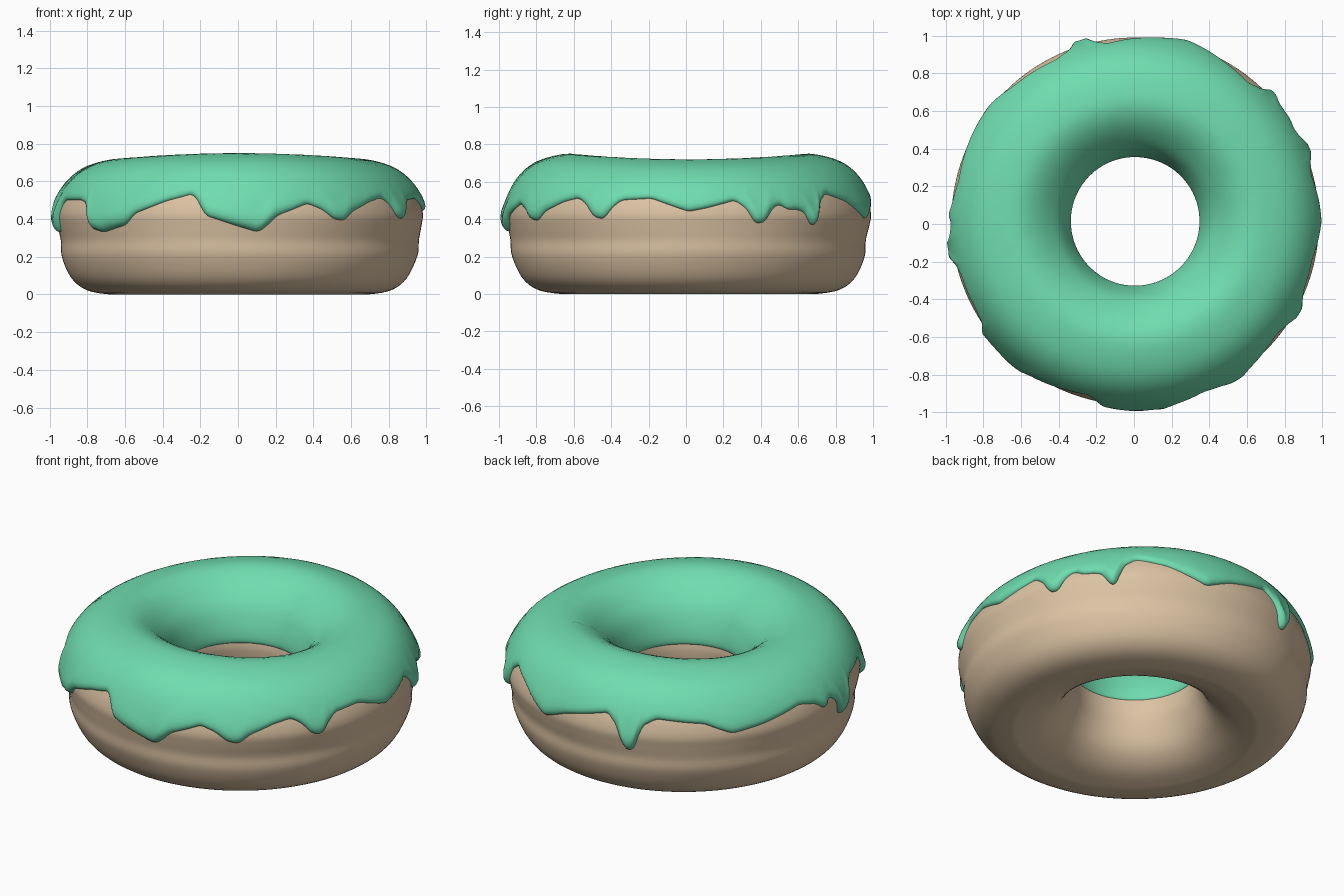
import bpy, math
from mathutils import Vector

if "Cube" in bpy.data.objects:
    bpy.data.objects.remove(bpy.data.objects["Cube"])

CX, CY = 0.006, 0.014          # the ring sits slightly off the origin

# Cross-section of the dough (radius, height): hole wall, crest, outside, base
SECTION = [(.347, .385), (.362, .46), (.405, .55), (.46, .61), (.54, .67), (.64, .70),
           (.79, .667), (.885, .605), (.947, .52), (.975, .43), (.966, .36), (.95, .285),
           (.943, .20), (.89, .085), (.81, .022), (.70, .0), (.64, .004), (.52, .04),
           (.42, .12), (.36, .25), (.345, .33)]

# Lower edge of the icing: (angle in degrees, height)
EDGE = [(0, .44), (6, .46), (15, .50), (19, .45), (21, .38), (24.5, .38), (27, .45), (30, .48),
        (33, .45), (37, .45), (40, .43), (41.5, .37), (44.5, .37), (46, .48), (50.5, .53),
        (61, .49), (74, .40), (83, .46), (99, .52), (103, .46), (105, .34), (108.5, .33),
        (111, .48), (116, .52), (132, .50), (141, .44), (152, .465), (167, .51), (174, .48),
        (178, .43), (181, .48), (185, .43), (187, .33), (190, .33), (194, .47), (197, .50),
        (209, .50), (213.5, .48), (216.5, .35), (222, .33), (232, .37), (235.5, .43),
        (246, .49), (255, .525), (257.5, .48), (259.3, .42), (270, .36), (276, .33),
        (278.5, .36), (282, .42), (292, .48), (297, .45), (301, .40), (304.5, .39),
        (308, .44), (316, .49), (322, .51), (325.5, .48), (329, .41), (332.5, .40),
        (335, .46), (338, .50), (348, .51), (360, .44)]


def smooth_loop(pts, n):
    """Closed Catmull-Rom curve through the points."""
    out, m = [], len(pts)
    for i in range(m):
        a, b, c, d = (Vector(pts[(i + k) % m]) for k in (-1, 0, 1, 2))
        for j in range(n):
            t = j / n
            out.append(0.5 * (2 * b + (c - a) * t + (2 * a - 5 * b + 4 * c - d) * t * t
                              + (3 * b - a - 3 * c + d) * t ** 3))
    return out


def edge_linear(deg):
    deg %= 360
    for (a, za), (b, zb) in zip(EDGE, EDGE[1:]):
        if deg <= b:
            return za + (zb - za) * (deg - a) / (b - a)


def edge_height(deg):
    return sum(edge_linear(deg + k * 0.4) for k in range(-3, 4)) / 7


def place(p, ang):
    """Put a section point at an angle, with the crest higher at front and back."""
    r, z = p
    f = min(max((z - .42) / .28, 0), 1)
    z += .03 * math.sin(ang) ** 2 * f * f * (3 - 2 * f)
    r += .005 * math.sin(3 * ang + 1) * math.exp(-((z - .27) / .08) ** 2)
    return (CX + r * math.cos(ang), CY + r * math.sin(ang), z)


def ring_object(name, rings, color):
    """Join closed cross-section rings into one smooth ring."""
    n, m = len(rings), len(rings[0])
    faces = []
    for i in range(n):
        a, b = i * m, ((i + 1) % n) * m
        for j in range(m):
            k = (j + 1) % m
            faces.append((a + k, a + j, b + j, b + k))
    mesh = bpy.data.meshes.new(name)
    mesh.from_pydata([v for ring in rings for v in ring], [], faces)
    mesh.shade_smooth()
    obj = bpy.data.objects.new(name, mesh)
    bpy.context.collection.objects.link(obj)
    mat = bpy.data.materials.new(name + "_color")
    mat.diffuse_color = (*color, 1)
    mat.use_nodes = True
    mat.node_tree.nodes["Principled BSDF"].inputs["Base Color"].default_value = mat.diffuse_color
    mesh.materials.append(mat)
    return obj


# Dough
loop = smooth_loop(SECTION, 4)
low = min(p.y for p in loop)
loop = [Vector((p.x, p.y - low)) for p in loop]
N = 160
ring_object("dough", [[place(p, 2 * math.pi * i / N) for p in loop] for i in range(N)],
            (.72, .55, .37))

# Icing: a shell that follows the dough from the hole wall to the dripping edge
fine = smooth_loop(SECTION, 16)[:13 * 16]
length = [0.0]
for a, b in zip(fine, fine[1:]):
    length.append(length[-1] + (b - a).length)


def at_length(s):
    """Point and outward normal at a distance along the section."""
    i = next((k for k in range(1, len(length)) if length[k] >= s), len(length) - 1)
    a, b = fine[i - 1], fine[i]
    t = (s - length[i - 1]) / (length[i] - length[i - 1])
    d = (b - a).normalized()
    return a.lerp(b, t), Vector((-d.y, d.x))


def edge_length(z):
    for i in range(6 * 16, len(fine)):
        if fine[i].y <= z:
            t = (fine[i - 1].y - z) / (fine[i - 1].y - fine[i].y)
            return length[i - 1] + t * (length[i] - length[i - 1])


STEPS, ROWS, THICK, ROUND = 600, 34, .022, .028
ends = [edge_length(edge_height(360 * i / STEPS)) for i in range(STEPS)]
rings = []
for i, end in enumerate(ends):
    ang = 2 * math.pi * i / STEPS
    slope = (ends[(i + 1) % STEPS] - ends[i - 1]) / (2 * .97 * 2 * math.pi / STEPS)
    lean = math.sqrt(1 + slope * slope)
    drip = min(max((.47 - edge_height(360 * i / STEPS)) / .12, 0), 1)
    top, under = [], []
    for j in range(ROWS + 1):
        s = end * (1 - math.cos(math.pi * j / ROWS)) / 2     # rows gather at both edges
        p, n = at_length(s)
        d = min(s, (end - s) / lean)
        h = THICK * math.sqrt(max(0, 1 - max(0, 1 - d / ROUND) ** 2))
        h *= min(1, .45 + s / .4)                            # thinner in the hole
        h += .012 * drip * math.exp(-((end - s - .05) / .05) ** 2) * min(1, d / ROUND)
        top.append(place(p + n * (h - .002), ang))
        if j % 3 == 0:
            under.append(place(p - n * .008, ang))
    rings.append(top + under[::-1])
ring_object("icing", rings, (.16, .72, .43))
